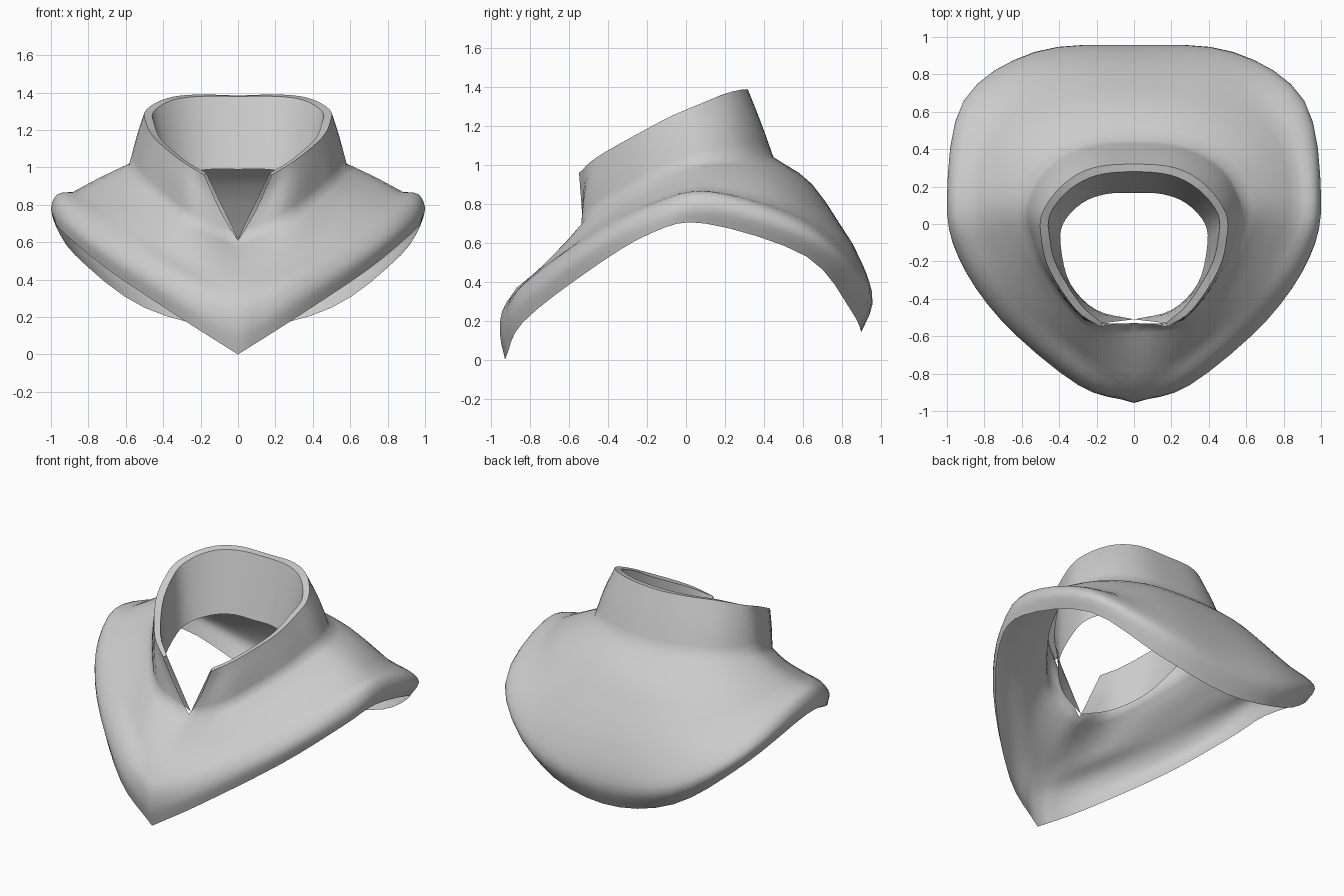
import bpy, bmesh
from mathutils import Vector

if "Cube" in bpy.data.objects:
    bpy.data.objects.remove(bpy.data.objects["Cube"])

STEPS_U, STEPS_V = 4, 3


def spline(pts, steps, mirror_end=False):
    """Catmull-Rom through pts; mirror_end keeps the back centre smooth across x = 0."""
    p = [Vector(q) for q in pts]
    first = p[0] * 2 - p[1]
    last = Vector((-p[-2].x, p[-2].y, p[-2].z)) if mirror_end else p[-1] * 2 - p[-2]
    e = [first] + p + [last]
    out = []
    for i in range(1, len(e) - 2):
        a, b, c, d = e[i - 1:i + 3]
        for s in range(steps):
            t = s / steps
            out.append(0.5 * (2 * b + (c - a) * t + (2 * a - 5 * b + 4 * c - d) * t * t
                              + (3 * b - a - 3 * c + d) * t ** 3))
    return out + [p[-1]]


# Half rings, running from the front centre round the right shoulder to the back
hem_edge = [(0, -.93, 0), (.3, -.84, .19), (.69, -.51, .45), (.93, -.18, .65),
            (.975, .1, .70), (.87, .62, .53), (.5, .85, .25), (0, .9, .14)]
hem_wide = [(0, -.955, .12), (.3, -.86, .29), (.71, -.515, .55), (.94, -.17, .73),
            (1, .15, .78), (.91, .66, .62), (.53, .92, .37), (0, .957, .28)]
hem_roll = [(0, -.945, .25), (.29, -.82, .40), (.68, -.47, .64), (.9, -.15, .80),
            (.965, .13, .855), (.88, .6, .71), (.52, .88, .5), (0, .93, .43)]
crease = [(0, -.87, .37), (.28, -.71, .49), (.58, -.45, .68), (.77, -.18, .81),
          (.88, .1, .87), (.8, .5, .78), (.48, .79, .65), (0, .86, .59)]
shoulder = [(0, -.7, .5), (.29, -.6, .62), (.51, -.34, .79), (.65, -.1, .90),
            (.73, .12, .95), (.65, .4, .93), (.38, .59, .91), (0, .65, .90)]
base = [(0, -.53, .61), (.25, -.52, .72), (.46, -.28, .88), (.55, -.08, .97),
        (.58, .1, 1.02), (.48, .3, 1.04), (.27, .42, 1.05), (0, .45, 1.04)]
collar_mid = [(.09, -.535, .76), (.28, -.5, .88), (.46, -.26, 1.02), (.525, -.08, 1.12),
              (.535, .08, 1.18), (.44, .25, 1.22), (.25, .36, 1.23), (0, .385, 1.22)]
rim_out = [(.18, -.55, .96), (.31, -.46, 1.04), (.45, -.25, 1.16), (.495, -.08, 1.25),
           (.49, .06, 1.31), (.38, .21, 1.37), (.22, .3, 1.39), (0, .32, 1.385)]
rim_in = [(.17, -.53, .97), (.285, -.43, 1.04), (.41, -.23, 1.15), (.45, -.08, 1.24),
          (.45, .05, 1.3), (.35, .18, 1.36), (.2, .26, 1.38), (0, .28, 1.38)]
lining = [(0, -.51, .62), (.2, -.46, .7), (.34, -.32, .79), (.39, -.13, .88),
          (.38, 0, .93), (.28, .11, .97), (.15, .16, .99), (0, .165, .99)]


def loft(groups):
    """Loft the rings; each group is smooth, with a crease between groups."""
    grid = None
    for group in groups:
        rings = [spline(r, STEPS_U, True) for r in group]
        cols = [spline(c, STEPS_V) for c in zip(*rings)]
        grid = cols if grid is None else [g + c[1:] for g, c in zip(grid, cols)]
    bm = bmesh.new()
    vs = [[bm.verts.new((max(p.x, 0), p.y, p.z)) for p in col] for col in grid]
    for a, b in zip(vs, vs[1:]):
        for j in range(len(a) - 1):
            bm.faces.new((a[j], b[j], b[j + 1], a[j + 1]))
    return bm


# Mantle with rolled hem, shoulders, and notched collar with lining
bm = loft([[hem_edge, hem_wide, hem_roll, crease],
           [crease, shoulder, base],
           [base, collar_mid, rim_out],
           [rim_out, rim_in],
           [rim_in, lining]])
# Mirror to the left side and weld the centre line
geom = bm.verts[:] + bm.edges[:] + bm.faces[:]
bmesh.ops.mirror(bm, geom=geom, axis='X', merge_dist=0.0005)
bmesh.ops.remove_doubles(bm, verts=bm.verts[:], dist=0.0005)
bmesh.ops.recalc_face_normals(bm, faces=bm.faces[:])
mesh = bpy.data.meshes.new("collared_mantle")
bm.to_mesh(mesh)
bm.free()
mantle = bpy.data.objects.new("collared_mantle", mesh)
bpy.context.collection.objects.link(mantle)
bpy.context.view_layer.objects.active = mantle
mantle.select_set(True)
bpy.ops.object.shade_smooth_by_angle(angle=1.0)
